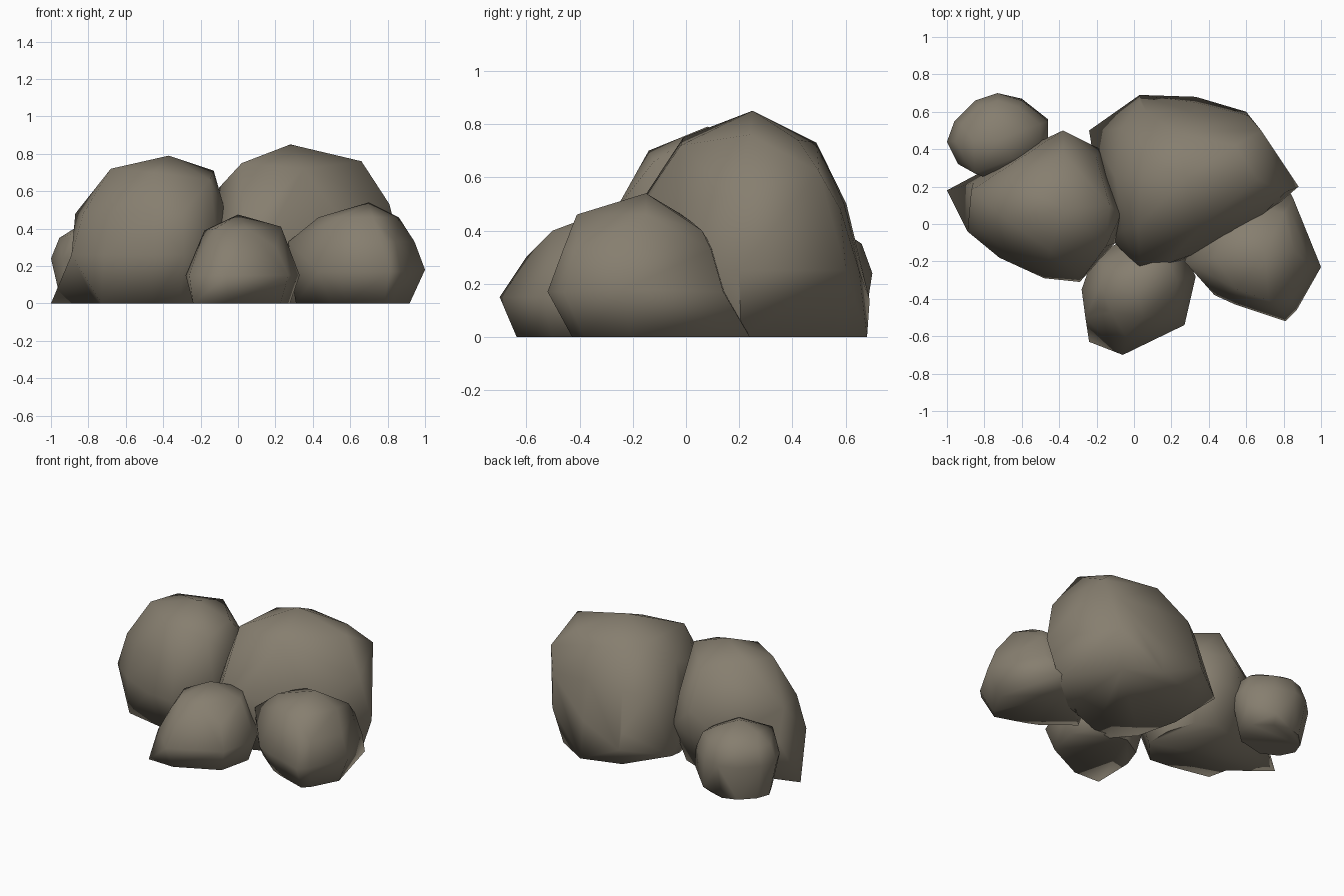
import bpy, bmesh, math
from mathutils import Vector

stone = bpy.data.materials.new("stone")
stone.diffuse_color = (0.24, 0.21, 0.16, 1)


def rock(name, outline, rings, apex, extra=(), toes=()):
    """Faceted boulder: hull of the plan outline shrunk towards the apex at several heights.
    Toes pull the nearest ground corner outwards into a small foot."""
    ax, ay, az = apex
    bm = bmesh.new()
    bm.verts.new(apex)
    for z, s in rings:
        for x, y in outline:
            bm.verts.new((ax + (x - ax) * s, ay + (y - ay) * s, z))
    for p in extra:
        bm.verts.new(p)
    bmesh.ops.convex_hull(bm, input=bm.verts[:])
    bmesh.ops.delete(bm, geom=[v for v in bm.verts if not v.link_faces], context='VERTS')
    bmesh.ops.recalc_face_normals(bm, faces=bm.faces[:])
    for t in toes:
        ground = [v for v in bm.verts if v.co.z < 0.01]
        min(ground, key=lambda v: (v.co - Vector(t)).length).co = t
    me = bpy.data.meshes.new(name)
    bm.to_mesh(me)
    bm.free()
    me.materials.append(stone)
    ob = bpy.data.objects.new(name, me)
    bpy.context.collection.objects.link(ob)
    bpy.ops.object.select_all(action='DESELECT')
    bpy.context.view_layer.objects.active = ob
    ob.select_set(True)
    bpy.ops.object.shade_smooth_by_angle(angle=math.radians(75))


# large boulder, back right
rock("large_boulder",
     [(0.03, 0.66), (0.33, 0.65), (0.60, 0.60), (0.88, 0.20), (0.55, -0.08),
      (0.18, -0.22), (0.02, -0.24), (-0.12, -0.08), (-0.20, 0.25)],
     [(0.0, 0.85), (0.25, 1.0), (0.5, 0.86)], (0.28, 0.25, 0.85),
     [(0.02, -0.01, 0.75), (0.05, 0.35, 0.75), (0.22, 0.49, 0.73), (0.54, 0.42, 0.74),
      (0.66, 0.24, 0.76), (0.35, -0.02, 0.72), (-0.10, 0.25, 0.62), (0.81, 0.17, 0.53),
      (-0.07, 0.51, 0.48), (0.61, 0.58, 0.48), (0.68, 0.50, 0.62), (0.03, -0.24, 0.40),
      (0.18, -0.21, 0.40), (0.03, 0.69, 0.14), (0.33, 0.68, 0.0), (-0.24, 0.50, 0.1)])

# tall boulder, left
rock("left_boulder",
     [(-0.89, -0.04), (-0.86, 0.22), (-0.55, 0.42), (-0.38, 0.48), (-0.18, 0.40),
      (-0.10, 0.15), (-0.10, -0.10), (-0.29, -0.31), (-0.48, -0.29), (-0.72, -0.18)],
     [(0.0, 0.75), (0.26, 1.0), (0.48, 0.88)], (-0.37, 0.08, 0.79),
     [(-0.68, 0.02, 0.72), (-0.60, 0.20, 0.73), (-0.38, 0.38, 0.68), (-0.13, 0.10, 0.71),
      (-0.45, -0.14, 0.70), (-0.15, -0.12, 0.66), (-0.87, 0.18, 0.48), (-0.38, 0.50, 0.45),
      (-0.07, 0.05, 0.5), (-0.73, -0.14, 0.0)],
     [(-1.0, 0.18, 0.0)])

# front middle rock
rock("front_rock",
     [(-0.28, -0.35), (-0.26, -0.50), (-0.06, -0.70), (0.27, -0.54), (0.33, -0.28),
      (0.25, -0.12), (-0.05, -0.08), (-0.22, -0.18)],
     [(0.0, 0.84), (0.15, 1.0), (0.3, 0.75)], (0.0, -0.30, 0.475),
     [(-0.18, -0.33, 0.39), (-0.12, -0.47, 0.40), (0.05, -0.50, 0.40), (0.23, -0.30, 0.41),
      (0.15, -0.15, 0.42)],
     [(-0.24, -0.63, 0.0)])

# right hand rock
rock("right_rock",
     [(0.85, 0.14), (0.99, -0.23), (0.87, -0.46), (0.81, -0.52), (0.54, -0.43),
      (0.43, -0.38), (0.28, -0.20), (0.35, 0.0), (0.60, 0.15)],
     [(0.0, 0.75), (0.17, 1.0), (0.33, 0.84)], (0.70, -0.15, 0.54),
     [(0.43, -0.18, 0.46), (0.55, -0.35, 0.46), (0.72, -0.41, 0.46), (0.86, -0.15, 0.46),
      (0.80, 0.06, 0.40), (0.50, 0.0, 0.45), (0.27, -0.20, 0.33), (1.0, -0.23, 0.18),
      (0.91, -0.2, 0.0), (0.31, -0.17, 0.0)],
     [(0.80, 0.24, 0.0)])

# small rock, back left
rock("small_back_rock",
     [(-1.0, 0.44), (-0.96, 0.55), (-0.85, 0.66), (-0.73, 0.70), (-0.60, 0.66),
      (-0.46, 0.55), (-0.46, 0.40), (-0.57, 0.30), (-0.80, 0.25), (-0.94, 0.32)],
     [(0.0, 0.8), (0.24, 1.0), (0.35, 0.84)], (-0.72, 0.45, 0.46),
     [(-0.86, 0.45, 0.41), (-0.74, 0.57, 0.41), (-0.60, 0.50, 0.41), (-0.65, 0.35, 0.42),
      (-0.46, 0.56, 0.12), (-0.60, 0.67, 0.05), (-0.85, 0.27, 0.38)])
